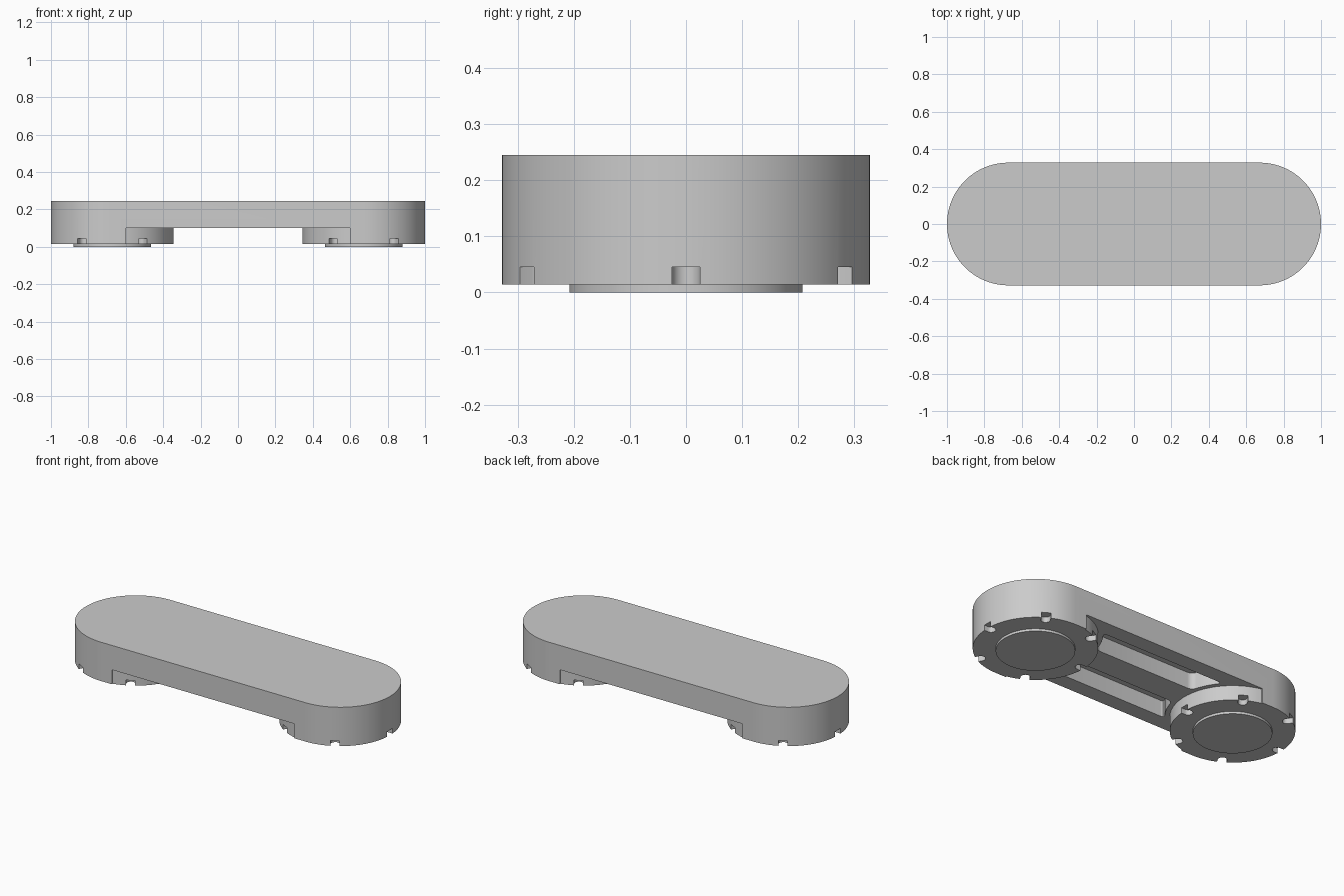
import bpy, bmesh
from math import sin, cos, pi, acos, asin, radians

if "Cube" in bpy.data.objects:
    bpy.data.objects.remove(bpy.data.objects["Cube"])

R, CX = 0.328, 0.672          # end radius and end-centre offset
Z_FOOT, Z_DECK, Z_TOP = 0.014, 0.10, 0.245


def arc(cx, cy, r, a0, a1, n):
    return [(cx + r * cos(a0 + (a1 - a0) * i / n),
             cy + r * sin(a0 + (a1 - a0) * i / n)) for i in range(n + 1)]


def prism(bm, pts, z0, z1):
    """Extrude a counter-clockwise outline from z0 to z1."""
    face = bm.faces.new([bm.verts.new((x, y, z0)) for x, y in pts])
    ext = bmesh.ops.extrude_face_region(bm, geom=[face], use_keep_orig=True)
    moved = [g for g in ext["geom"] if isinstance(g, bmesh.types.BMVert)]
    bmesh.ops.translate(bm, verts=moved, vec=(0, 0, z1 - z0))


def make(name, outlines, z0, z1, corner=0.0):
    bm = bmesh.new()
    for pts in outlines:
        prism(bm, pts, z0, z1)
    bmesh.ops.recalc_face_normals(bm, faces=bm.faces)
    if corner:
        edges = [e for e in bm.edges
                 if abs(e.verts[0].co.z - e.verts[1].co.z) > 1e-4
                 and e.calc_face_angle() > radians(35)]
        bmesh.ops.bevel(bm, geom=edges, offset=corner, segments=5,
                        profile=0.5, affect='EDGES')
    mesh = bpy.data.meshes.new(name)
    bm.to_mesh(mesh)
    bm.free()
    ob = bpy.data.objects.new(name, mesh)
    bpy.context.collection.objects.link(ob)
    return ob


def combine(target, other, operation):
    other.hide_render = True
    mod = target.modifiers.new(operation.lower(), 'BOOLEAN')
    mod.operation, mod.solver, mod.object = operation, 'EXACT', other
    bpy.context.view_layer.objects.active = target
    bpy.ops.object.modifier_apply(modifier=mod.name)
    bpy.data.objects.remove(other)


# Solid stadium-shaped body
body = make("handle_body", [arc(CX, 0, R, -pi / 2, pi / 2, 48)
                            + arc(-CX, 0, R, pi / 2, 3 * pi / 2, 48)], Z_FOOT, Z_TOP)

# Clear the underside between the two round feet
a = acos((CX - 0.6) / R)
waist = (arc(CX, 0, R, pi + a, pi - a, 40) + [(0.6, 0.5), (-0.6, 0.5)]
         + arc(-CX, 0, R, a, -a, 40) + [(-0.6, -0.5), (0.6, -0.5)])
combine(body, make("waist_cutter", [waist], -0.1, Z_DECK), 'DIFFERENCE')

# Two long pockets under the deck, their ends concentric with the feet
PR, Y0, Y1 = 0.355, 0.08, 0.235
b0, b1 = asin(Y0 / PR), asin(Y1 / PR)
pocket = arc(CX, 0, PR, pi - b0, pi - b1, 4) + arc(-CX, 0, PR, b1, b0, 4)
mirrored = [(x, -y) for x, y in reversed(pocket)]
combine(body, make("pocket_cutter", [pocket, mirrored], 0.05, 0.195, 0.028), 'DIFFERENCE')

# Six round-ended notches around the rim of each foot
notches = []
for cx in (-CX, CX):
    for k in range(6):
        t = k * pi / 3
        slot = arc(R - 0.025, 0, 0.025, pi / 2, 3 * pi / 2, 12) + [(R + 0.04, -0.025), (R + 0.04, 0.025)]
        notches.append([(cx + x * cos(t) - y * sin(t), x * sin(t) + y * cos(t)) for x, y in slot])
combine(body, make("notch_cutter", notches, -0.1, 0.045), 'DIFFERENCE')

# Raised round pads under the feet
pads = [arc(cx, 0, 0.208, 0, 2 * pi, 72)[:-1] for cx in (-CX, CX)]
combine(body, make("foot_pads", pads, 0.0, 0.03), 'UNION')

body.select_set(True)
bpy.context.view_layer.objects.active = body
bpy.ops.object.shade_smooth_by_angle(angle=radians(30))
